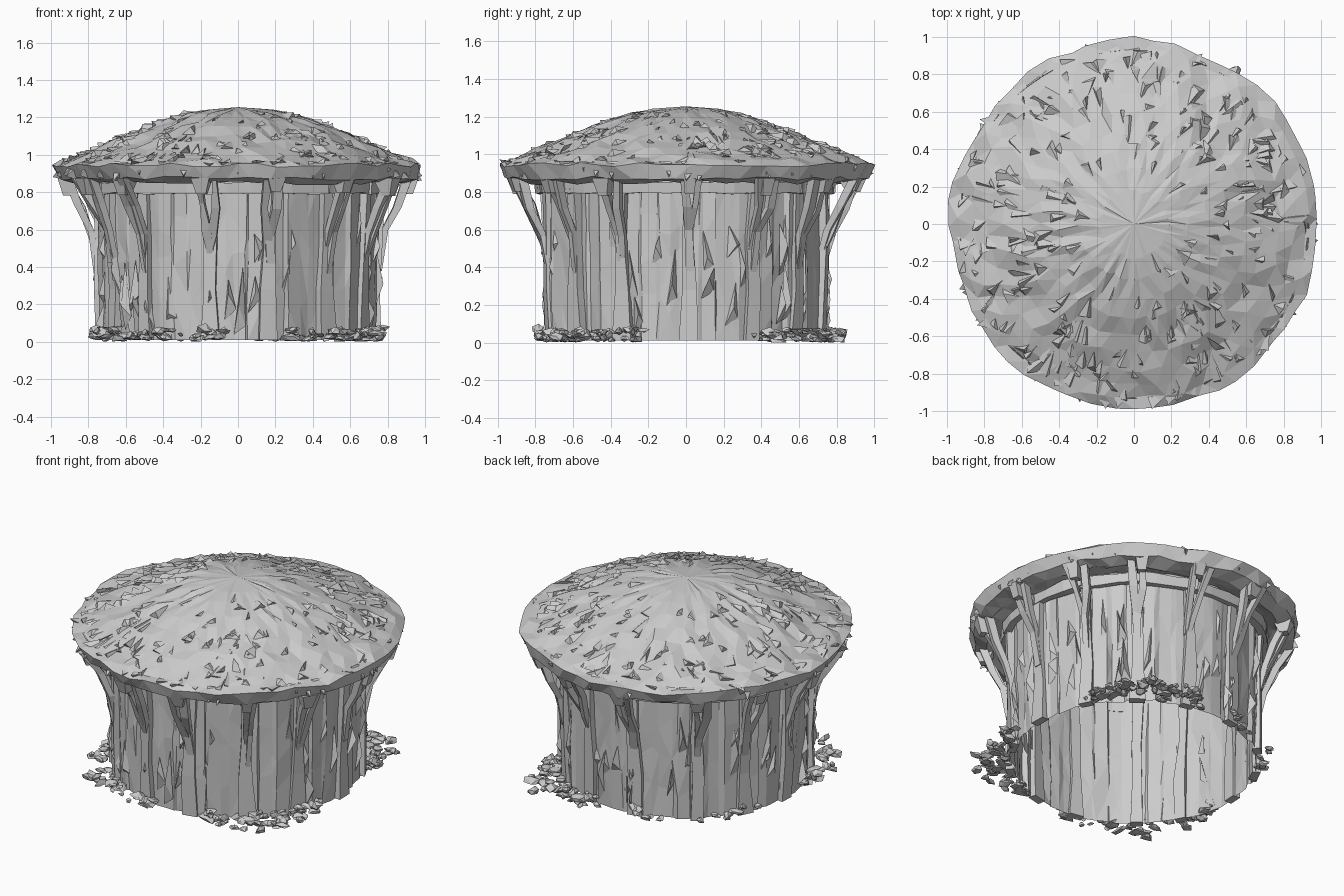
import bpy, bmesh, math, random
from mathutils import Vector, noise

if "Cube" in bpy.data.objects:
    bpy.data.objects.remove(bpy.data.objects["Cube"])

random.seed(7)
R = random.uniform


def polar(r, a, z):
    return Vector((r * math.cos(a), r * math.sin(a), z))


def finish(bm, name, closed=True):
    bmesh.ops.triangulate(bm, faces=bm.faces)
    if closed:
        bmesh.ops.recalc_face_normals(bm, faces=bm.faces)
    mesh = bpy.data.meshes.new(name)
    bm.to_mesh(mesh)
    bm.free()
    ob = bpy.data.objects.new(name, mesh)
    bpy.context.collection.objects.link(ob)
    return ob


def stack(bm, rings, caps=True):
    """Skin a list of equally sized vertex loops, bottom to top."""
    loops = [[bm.verts.new(p) for p in ring] for ring in rings]
    n = len(loops[0])
    for a, b in zip(loops, loops[1:]):
        for i in range(n):
            j = (i + 1) % n
            bm.faces.new((a[i], a[j], b[j], b[i]))
    if caps:
        bm.faces.new(loops[0])
        bm.faces.new(loops[-1])
    return loops


def wedge(bm, pts):
    """Four-point splinter."""
    v = [bm.verts.new(p) for p in pts]
    for f in ((0, 1, 3), (1, 2, 3), (2, 0, 3), (0, 2, 1)):
        bm.faces.new([v[i] for i in f])


def box_ring(r, a, z, depth, half):
    """Four corners of a beam section at radius r, facing angle a."""
    d = half / r
    return [polar(r + depth / 2, a - d, z), polar(r + depth / 2, a + d, z),
            polar(r - depth / 2, a + d, z), polar(r - depth / 2, a - d, z)]


TOP = [(0.0, 1.255), (0.15, 1.245), (0.3, 1.215), (0.45, 1.165), (0.6, 1.105), (0.8, 1.02), (0.98, 0.945)]


def roof_z(r):
    for (r0, z0), (r1, z1) in zip(TOP, TOP[1:]):
        if r <= r1:
            return z0 + (z1 - z0) * (r - r0) / (r1 - r0)
    return TOP[-1][1]


# Thatched roof shell: underside strip, drooping lip and uneven dome
bm = bmesh.new()
N = 52
under = [(0.735, 0.89), (0.82, 0.87), (0.875, 0.848), (0.955, 0.875)]
slope = [(r, roof_z(r)) for r in (0.985, 0.93, 0.86, 0.78, 0.69, 0.6, 0.5, 0.4, 0.29, 0.18)]
rings = []
for k, (r, z) in enumerate(under + slope):
    ring = []
    for i in range(N):
        a = math.tau * (i + 0.5 * (k % 2)) / N + (R(-0.03, 0.03) if k > 3 else 0)
        wob = 1 + 0.025 * noise.noise(Vector((math.cos(a), math.sin(a), 0.3)) * 2.5)
        dz = R(-0.018, 0.016) if k > 4 else R(-0.012, 0.012)
        ring.append(polar((r + R(-0.012, 0.012)) * wob, a, z + dz * min(1, r * 1.6)))
    rings.append(ring)
loops = stack(bm, rings, caps=False)
peak = bm.verts.new((0, 0, 1.255))
for i in range(N):
    bm.faces.new((loops[-1][i], loops[-1][(i + 1) % N], peak))
finish(bm, "thatched_roof", closed=False)

# Straw tufts: broad thin wedges lying on the roof slope
bm = bmesh.new()
for _ in range(260):
    r, a = 0.25 + 0.7 * math.sqrt(R(0, 1)), R(0, math.tau)
    ln, w, h = R(0.05, 0.14), R(0.02, 0.05), R(0.008, 0.03)
    r0, r1 = r - ln, min(r + ln * R(-0.3, 0.3), 0.985)
    wedge(bm, [polar(r0, a + R(-0.08, 0.08), roof_z(r0) - 0.008), polar(r, a - w / r, roof_z(r) - 0.012),
               polar(r + R(-0.03, 0.02), a + w / r, roof_z(r) - 0.008), polar(r1, a + R(-0.04, 0.04), roof_z(r1) + h)])
finish(bm, "thatch_tufts")

# Ragged straw hanging at the roof edge
bm = bmesh.new()
for i in range(60):
    a, w = math.tau * (i + R(-0.4, 0.4)) / 60, R(0.03, 0.06)
    wedge(bm, [polar(0.93, a - w, 0.965), polar(0.93, a + w, 0.96),
               polar(R(0.96, 1.0), a + R(-0.05, 0.05), R(0.86, 0.98)), polar(0.91, a, 0.865)])
finish(bm, "roof_edge_straw")

# Wall of rough planks: one open shell, each plank two columns at its own depth
bm = bmesh.new()
PLANKS = 44
columns = []
for i in range(PLANKS):
    a = math.tau * (i + R(-0.2, 0.2)) / PLANKS
    half, depth = R(0.045, 0.066), R(-0.018, 0.018)
    columns += [(a - half, depth + R(-0.006, 0.006)), (a + half, depth + R(-0.006, 0.006))]
columns.sort()
rings = []
for z in (0.01, 0.22, 0.42, 0.62, 0.89):
    rings.append([polar(0.732 + 0.02 * z + d + R(-0.007, 0.007), a + R(-0.008, 0.008),
                        z + (R(-0.08, 0.08) if 0.1 < z < 0.8 else 0)) for a, d in columns])
stack(bm, rings, caps=False)
finish(bm, "plank_wall", closed=False)

# Bark splinters leaning on the planks
bm = bmesh.new()
for _ in range(60):
    a, z, ln = R(0, math.tau), R(0.02, 0.45), R(0.15, 0.38)
    wedge(bm, [polar(0.735, a - R(0.02, 0.06), z), polar(0.735, a + R(0.02, 0.06), z + R(-0.0, 0.1)),
               polar(0.74, a + R(-0.05, 0.05), z + ln), polar(R(0.755, 0.785), a, z + ln * R(0.1, 0.7))])
finish(bm, "bark_splinters")

# Posts, each with a pair of ragged braces forking out to the eaves
POSTS = 14
posts, braces = bmesh.new(), bmesh.new()
for i in range(POSTS):
    a = math.tau * i / POSTS + R(-0.05, 0.05)
    stack(posts, [box_ring(r + R(-0.008, 0.008), a + R(-0.015, 0.015), z, 0.05, h * R(0.75, 1.25))
                  for r, z, h in ((0.738, 0.01, 0.045), (0.738, 0.28, 0.036), (0.745, 0.55, 0.03),
                                  (0.755, 0.86, 0.03))])
    for s in (-1, 1):
        spread = s * R(0.02, 0.07)
        path = [(0.75, R(0.34, 0.5), 0), (0.785, 0.58, 0.3), (0.85, 0.72, 0.7), (R(0.9, 0.95), 0.875, 1)]
        stack(braces, [box_ring(r + R(-0.01, 0.01), a + spread * t + R(-0.015, 0.015), z + R(-0.02, 0.02) * (t < 1),
                                0.03 + 0.02 * t, 0.018 * R(0.6, 1.5)) for r, z, t in path])
    # blunt bracket head under the eaves
    b = a + R(-0.03, 0.03)
    stack(braces, [box_ring(0.91, b, R(0.78, 0.81), 0.05, 0.025), box_ring(0.905, b, 0.875, 0.12, R(0.03, 0.05))])
finish(posts, "wall_posts")
finish(braces, "eaves_braces")

# Ring beam segments under the roof
bm = bmesh.new()
for i in range(POSTS):
    a0, a1 = (math.tau * (i + t) / POSTS for t in (-0.05, 1.05))
    rings = []
    for t in (0, 0.35, 0.7, 1):
        a = a0 + (a1 - a0) * t
        lo, hi, out = 0.785 + R(0, 0.015), 0.855 + R(-0.008, 0.012), R(0.785, 0.81)
        rings.append([polar(0.755, a, lo), polar(out, a, lo), polar(out + 0.005, a, hi), polar(0.755, a, hi)])
    stack(bm, rings)
finish(bm, "ring_beam")

# Rubble heaps around the foot of the wall: jagged overlapping stones
bm = bmesh.new()


def stone(a, r, size, z):
    made = bmesh.ops.create_icosphere(bm, subdivisions=1, radius=size)["verts"]
    c = polar(r, a, z)
    scale = Vector((R(0.7, 1.7), R(0.7, 1.7), R(0.45, 0.9)))
    for v in made:
        v.co = v.co * R(0.5, 1.4) * scale + c
        v.co.z = max(v.co.z, R(0.0, 0.01))


for lo, hi, count, reach in ((190, 265, 50, 0.91), (290, 345, 55, 0.95), (28, 82, 60, 0.98), (100, 160, 14, 0.83)):
    for _ in range(count):
        t = R(0, 1)
        r = R(0.75, 0.77 + (reach - 0.77) * math.sin(math.pi * t))
        stone(math.radians(lo + (hi - lo) * t), r, R(0.018, 0.036), R(0.01, 0.07 if r < 0.9 else 0.045))
finish(bm, "rubble")
